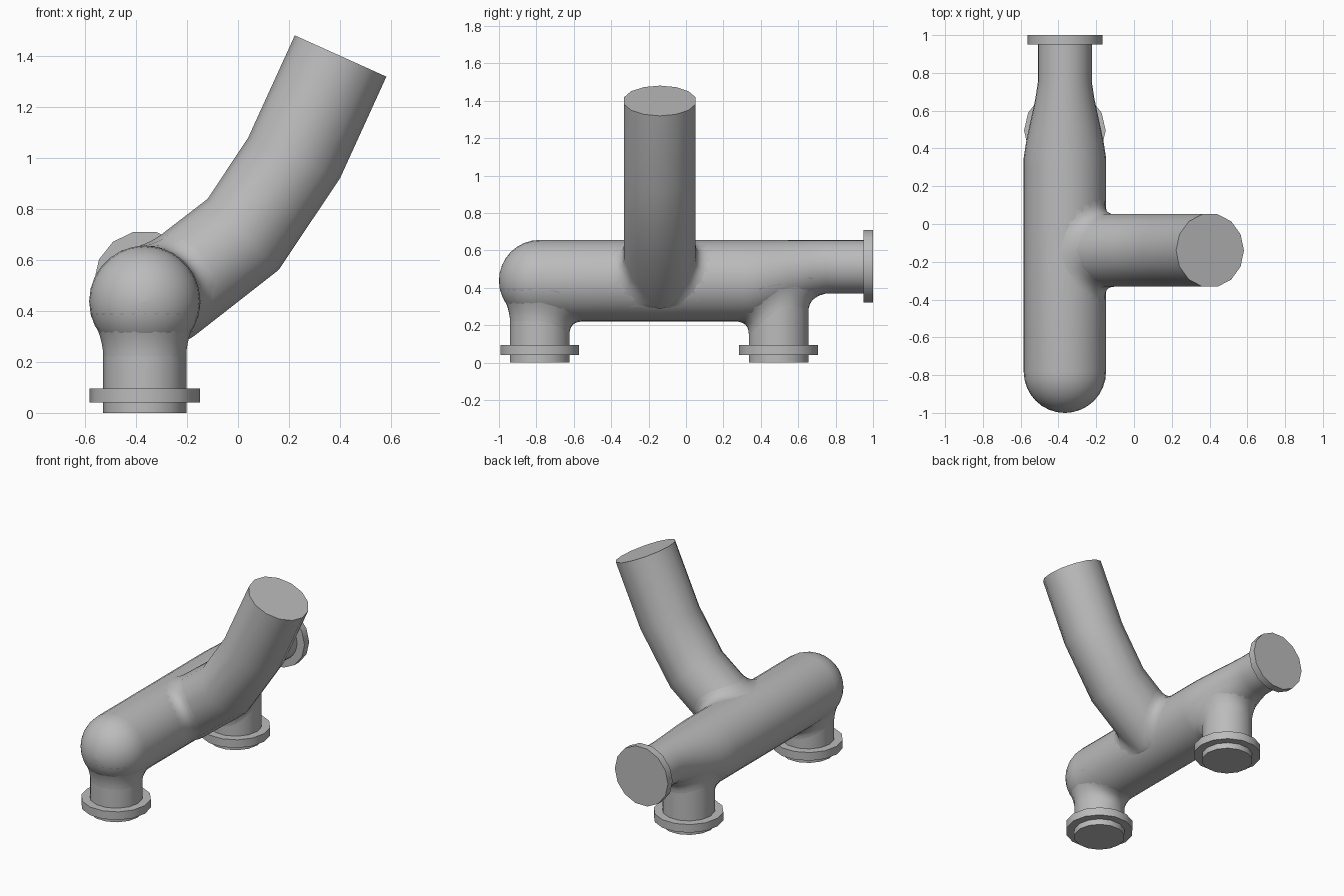
import bpy, bmesh, math
from mathutils import Vector

if "Cube" in bpy.data.objects:
    bpy.data.objects.remove(bpy.data.objects["Cube"])

N = 14                      # sides of the pipes and flanges
CX, CZ, R = -0.366, 0.438, 0.218
CAP_Y = -0.782              # start of the rounded front end
Y = Vector((0, 1, 0))

grey = bpy.data.materials.new("grey metal")
grey.diffuse_color = (0.5, 0.5, 0.5, 1)
grey.use_nodes = True
grey.node_tree.nodes["Principled BSDF"].inputs["Base Color"].default_value = grey.diffuse_color


def loft(name, rings, capped=True):
    """Skin a list of closed rings of points."""
    bm = bmesh.new()
    vs = [[bm.verts.new(p) for p in ring] for ring in rings]
    n = len(rings[0])
    for a, b in zip(vs, vs[1:]):
        for i in range(n):
            j = (i + 1) % n
            bm.faces.new((a[i], a[j], b[j], b[i]))
    if capped:
        bm.faces.new(vs[0])
        bm.faces.new(vs[-1])
    bmesh.ops.recalc_face_normals(bm, faces=bm.faces)
    me = bpy.data.meshes.new(name)
    bm.to_mesh(me)
    bm.free()
    ob = bpy.data.objects.new(name, me)
    bpy.context.collection.objects.link(ob)
    me.materials.append(grey)
    bpy.ops.object.select_all(action='DESELECT')
    bpy.context.view_layer.objects.active = ob
    ob.select_set(True)
    bpy.ops.object.shade_smooth_by_angle(angle=math.radians(40))
    return ob


def ring(c, normal, ref, r, n=N):
    c, normal, ref = Vector(c), Vector(normal), Vector(ref)
    side = normal.cross(ref)
    return [c + r * (math.cos(t) * ref + math.sin(t) * side)
            for t in (2 * math.pi * i / n for i in range(n))]


def taper(y):
    """Radius and upward axis shift of the main pipe at y."""
    k = min(max((y - 0.35) / 0.4, 0), 1)
    k = k * k * (3 - 2 * k) * 0.4 + k * 0.6
    return R - 0.075 * k, 0.075 * k


def collar(name, y0, out, r, off=0.0, flare=0.07, front=False):
    """Filleted joint between a side pipe and the main pipe."""
    out = Vector(out)
    U = out.cross(Y)
    origin = Vector((CX, 0, CZ))

    def height(u, v):
        rad, lift = taper(v)
        d = rad * rad - u * u
        if front and v < CAP_Y:
            d -= (v - CAP_Y) ** 2
        return math.sqrt(max(d, 0.0004)) - (lift if out.z < -0.9 else 0)

    curves = []
    for i in range(N * 2):
        t = math.pi * i / N
        # stay on the same flat sides as the pipe
        w = (t % (2 * math.pi / N)) - math.pi / N
        q = r * math.cos(math.pi / N) / math.cos(w)
        c, s = math.cos(t), math.sin(t)
        u1, v1 = q * c + off, q * s + y0
        u2, v2 = (r + flare) * c + off, (r + flare) * s + y0
        lim = 0.975 * taper(v2)[0]
        if front and s < 0:
            u2, v2 = lim * c, lim * s + y0
        u2 = max(-lim, min(lim, u2))
        h1, h2 = height(u1, v1), height(u2, v2)
        pts = [Vector((u1, v1, h1 + flare)), Vector((u1, v1, h1)), Vector((u2, v2, h2))]
        line = []
        for k in range(7):
            f = k / 6
            p = pts[0] * (1 - f) ** 2 + pts[1] * 2 * f * (1 - f) + pts[2] * f * f
            line.append(origin + U * p.x + Y * p.y + out * p.z)
        curves.append(line)
    loft(name, list(zip(*curves)), capped=False)


# Main pipe: rounded front end, straight run, taper to the back
X, Z = (1, 0, 0), (0, 0, 1)
main = []
for i in range(9):
    a = math.pi / 2 * i / 8
    main.append(ring((CX, CAP_Y - R * math.cos(a), CZ), Y, X, max(R * math.sin(a), 0.004), 28))
for y in (0.0, 0.3, 0.35, 0.43, 0.51, 0.59, 0.67, 0.75, 0.8, 0.96):
    rad, lift = taper(y)
    main.append(ring((CX, y, CZ + lift), Y, X, rad, 28))
loft("main_pipe", main)

# Flange at the back end
loft("back_flange", [ring((CX, y, 0.516), Y, X, 0.199) for y in (0.95, 1.0)])

# Two legs with flanges and filleted joints
for name, y in (("front_leg", CAP_Y), ("back_leg", 0.495)):
    loft(name, [ring((CX, y, z), (0, 0, -1), X, 0.163) for z in (0, 0.39)])
    loft(name + "_flange", [ring((CX, y, z), Z, X, 0.216) for z in (0.04, 0.095)])
    collar(name + "_joint", y, (0, 0, -1), 0.163, front=(name == "front_leg"))

# Bent branch pipe rising to the right
BY, BR = -0.14, 0.197
d0 = Vector((0.79, 0, 0.613)).normalized()
p1 = Vector((0.02, BY, 0.70))
dirs = [d0, Vector((0.707, 0, 0.707)), Vector((0.406, 0, 0.914)), Vector((0.411, 0, 0.912))]
cents = [p1 - d0 * 0.38, p1, Vector((0.22, BY, 1.0)), Vector((0.4025, BY, 1.40))]
loft("branch_pipe", [ring(c, d.normalized(), d.normalized().cross(Y), BR)
                     for c, d in zip(cents, dirs)])
offset = (p1 - Vector((CX, BY, CZ))).dot(d0.cross(Y))
collar("branch_joint", BY, d0, BR, off=offset)
